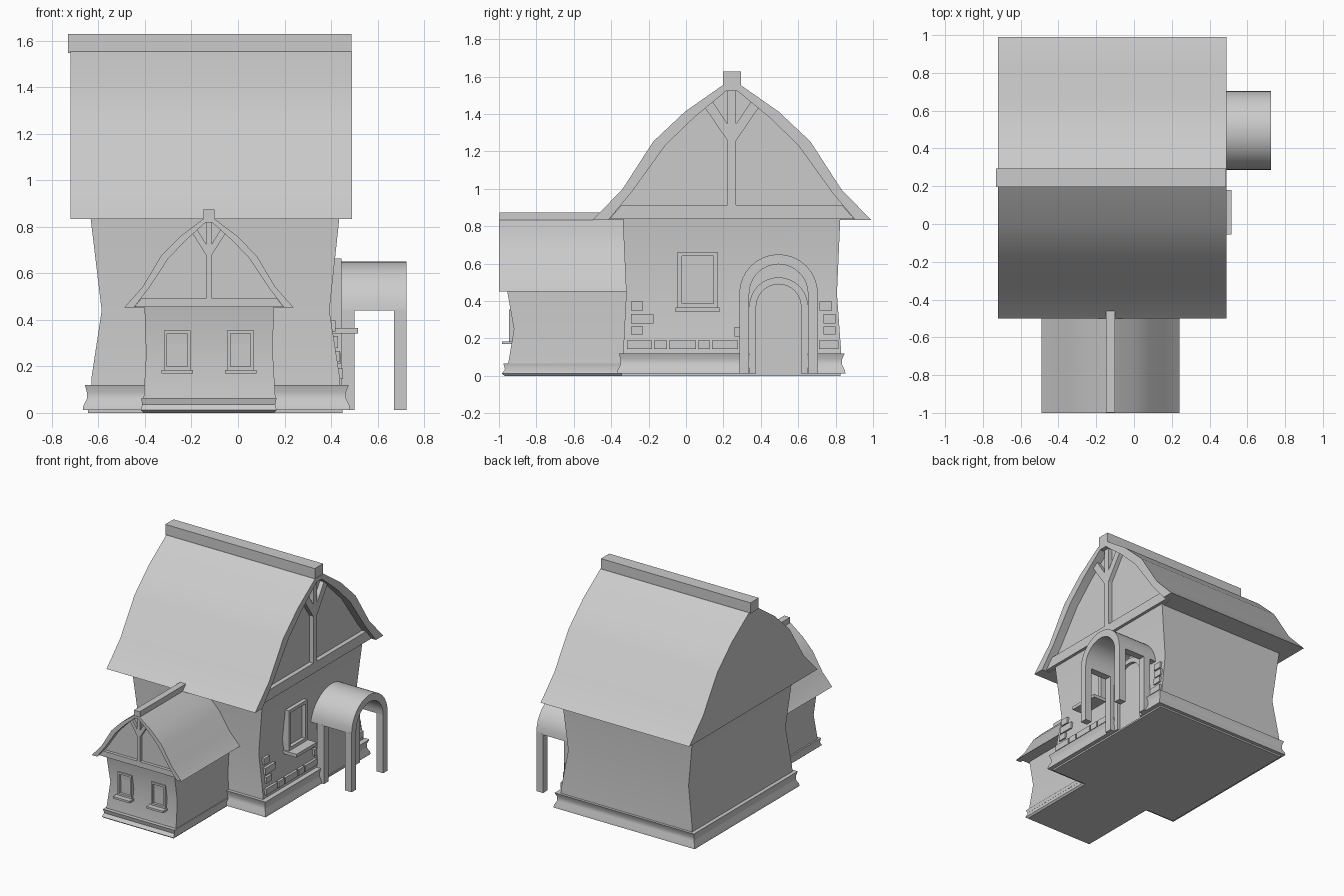
import bpy, bmesh
from math import cos, sin, pi, radians

if "Cube" in bpy.data.objects:
    bpy.data.objects.remove(bpy.data.objects["Cube"])


def finish(name, bm):
    bmesh.ops.recalc_face_normals(bm, faces=bm.faces)
    me = bpy.data.meshes.new(name)
    bm.to_mesh(me)
    bm.free()
    ob = bpy.data.objects.new(name, me)
    bpy.context.collection.objects.link(ob)
    return ob


def main_side(u, d, z):      # gable facing +x
    return (d, u + 0.245, z)


def wing_side(u, d, z):      # gable facing -y
    return (u - 0.125, -d, z)


def prism(name, pts, d0, d1, place):
    """Extrude a (u, z) outline from depth d0 to d1."""
    bm = bmesh.new()
    a = [bm.verts.new(place(u, d0, z)) for u, z in pts]
    b = [bm.verts.new(place(u, d1, z)) for u, z in pts]
    bm.faces.new(a)
    bm.faces.new(b)
    n = len(pts)
    for i in range(n):
        bm.faces.new((a[i], a[(i + 1) % n], b[(i + 1) % n], b[i]))
    return finish(name, bm)


def block(name, u0, u1, z0, z1, d0, d1, place):
    return prism(name, [(u0, z0), (u1, z0), (u1, z1), (u0, z1)], d0, d1, place)


def loft(name, rings):
    """Stack rectangles (z, x0, x1, y0, y1) into a closed body."""
    bm = bmesh.new()
    vs = [[bm.verts.new((x, y, z)) for x, y in ((x0, y0), (x1, y0), (x1, y1), (x0, y1))]
          for z, x0, x1, y0, y1 in rings]
    bm.faces.new(vs[0])
    bm.faces.new(vs[-1])
    for a, b in zip(vs, vs[1:]):
        for i in range(4):
            bm.faces.new((a[i], a[(i + 1) % 4], b[(i + 1) % 4], b[i]))
    return finish(name, bm)


def arc(r, zc, u, n=16):
    return [(u - r * cos(pi * i / n), zc + r * sin(pi * i / n)) for i in range(n + 1)]


def arch(name, ro, ri, zc, zb, u, d0, d1, place):
    pts = [(u - ro, zb)] * (zb < zc) + arc(ro, zc, u) + [(u + ro, zb)] * (zb < zc)
    inner = [(u - ri, zb)] * (zb < zc) + arc(ri, zc, u) + [(u + ri, zb)] * (zb < zc)
    return prism(name, pts + inner[::-1], d0, d1, place)


OUTER = [(0.745, 0), (0.585, 0.165), (0.42, 0.42), (0.25, 0.58), (0.05, 0.72)]
INNER = [(0.66, 0), (0.535, 0.15), (0.355, 0.40), (0.2, 0.55), (0.03, 0.69)]


def gable_roof(label, su, sz, zb, back, panel, end, ridge_back, place):
    """Bell-shaped roof with a recessed timber gable on its front."""
    def scaled(half):
        right = [(u * su, zb + z * sz) for u, z in half]
        return right + [(-u, z) for u, z in right[::-1]]
    prism(label + "_roof_body", scaled(OUTER), back, panel, place)
    prism(label + "_roof_overhang", scaled(OUTER) + scaled(INNER)[::-1], panel, end, place)
    front = panel + 0.5 * (end - panel)

    def timber(name, pts):
        prism(label + name, [(u * su, zb + z * sz) for u, z in pts], panel - 0.01, front, place)
    timber("_tie_beam", [(-0.655, 0.005), (0.655, 0.005), (0.59, 0.08), (-0.59, 0.08)])
    timber("_king_post", [(-0.022, 0.08), (0.022, 0.08), (0.022, 0.70), (-0.022, 0.70)])
    for s in (-1, 1):
        timber("_brace", [(s * 0.02, 0.42), (s * 0.15, 0.61), (s * 0.11, 0.645), (s * 0.02, 0.51)])
    block(label + "_ridge_beam", -0.048 * su, 0.048 * su, zb + 0.715 * sz, zb + 0.795 * sz,
          ridge_back, end - 0.003, place)


# Main house and wing: pinched walls
loft("main_walls", [(0.1, -0.63, 0.44, -0.338, 0.83), (0.15, -0.63, 0.438, -0.335, 0.828),
                    (0.44, -0.586, 0.393, -0.32, 0.807), (0.84, -0.634, 0.436, -0.338, 0.825)])
loft("wing_walls", [(0.04, -0.406, 0.162, -0.95, -0.3), (0.08, -0.405, 0.16, -0.948, -0.3),
                    (0.25, -0.395, 0.15, -0.92, -0.3), (0.46, -0.402, 0.153, -0.957, -0.3)])

# Foundations with a coved skirting
main_base = loft("main_base", [(0.0, -0.645, 0.45, -0.345, 0.825), (0.012, -0.645, 0.45, -0.345, 0.825),
                               (0.012, -0.667, 0.482, -0.367, 0.852), (0.03, -0.665, 0.48, -0.365, 0.85),
                               (0.06, -0.65, 0.465, -0.35, 0.835), (0.09, -0.65, 0.465, -0.35, 0.835),
                               (0.12, -0.658, 0.476, -0.36, 0.848)])
loft("wing_base", [(0.0, -0.405, 0.155, -0.97, -0.3), (0.012, -0.418, 0.166, -0.985, -0.3),
                   (0.035, -0.412, 0.16, -0.968, -0.3), (0.065, -0.416, 0.166, -0.976, -0.3)])

# Doorway gap in the foundation
cutter = block("doorway_cutter", 0.095, 0.405, 0.012, 0.3, 0.42, 0.6, main_side)
cutter.hide_render = True
cutter.hide_viewport = True
mod = main_base.modifiers.new("doorway", 'BOOLEAN')
mod.operation = 'DIFFERENCE'
mod.object = cutter

# Roofs
gable_roof("main", 1.0, 1.0, 0.833, -0.72, 0.425, 0.49, -0.73, main_side)
gable_roof("wing", 0.49, 0.53, 0.452, 0.3, 0.955, 1.0, 0.44, wing_side)

# Arched door and frame
D = 0.25
prism("door", [(D - 0.13, 0.012)] + arc(0.13, 0.37, D) + [(D + 0.13, 0.012)], 0.36, 0.443, main_side)
arch("door_frame", 0.157, 0.12, 0.37, 0.012, D, 0.36, 0.465, main_side)

# Porch: barrel roof on four posts
arch("porch_roof", 0.21, 0.157, 0.44, 0.44, D, 0.39, 0.725, main_side)
for s in (-1, 1):
    for d0, d1 in ((0.445, 0.5), (0.67, 0.725)):
        block("porch_post", D + s * 0.157, D + s * 0.21, 0.012, 0.445, d0, d1, main_side)


def window(label, u, w, z0, z1, t, sill_h, d0, pane, frame, sill, place):
    h = w / 2
    block(label + "_pane", u - h + t / 2, u + h - t / 2, z0, z1 - t / 2, d0, pane, place)
    for s in (-1, 1):
        block(label + "_jamb", u + s * h, u + s * (h - t), z0, z1, d0, frame, place)
    block(label + "_head", u - h + t, u + h - t, z1 - t, z1, d0, frame, place)
    block(label + "_bottom_rail", u - h + t, u + h - t, z0, z0 + t, d0, frame, place)
    block(label + "_sill", u - h - 0.01, u + h + 0.01, z0 - sill_h, z0, d0, sill, place)


# Windows
window("main_window", -0.183, 0.215, 0.365, 0.663, 0.023, 0.024, 0.37, 0.418, 0.445, 0.515, main_side)
for s in (-1, 1):
    window("wing_window", s * 0.136, 0.115, 0.185, 0.355, 0.014, 0.015, 0.9, 0.928, 0.947, 0.985, wing_side)

# Stone facing on the door wall: (y0, y1, z0, z1)
stones = [(-0.295, -0.23, 0.35, 0.397), (-0.295, -0.175, 0.28, 0.33), (-0.295, -0.23, 0.22, 0.265),
          (0.26, 0.29, 0.21, 0.26), (0.715, 0.78, 0.35, 0.397), (0.735, 0.8, 0.28, 0.33),
          (0.735, 0.8, 0.22, 0.265), (0.71, 0.815, 0.145, 0.19)]
row = [-0.315, -0.17, -0.09, 0.065, 0.14, 0.29]
stones += [(a, b - 0.012, 0.145, 0.19) for a, b in zip(row, row[1:])]
for y0, y1, z0, z1 in stones:
    x = 0.438 - (z0 - 0.15) * 0.155 + 0.012
    block("wall_stone", y0 - 0.245, y1 - 0.245, z0, z1, 0.38, x, main_side)

# Smooth shading on the curved parts
for ob in bpy.data.objects:
    ob.select_set(any(k in ob.name for k in ("roof", "walls", "base", "door_frame"))
                  and not ob.hide_render)
bpy.context.view_layer.objects.active = main_base
bpy.ops.object.shade_smooth_by_angle(angle=radians(30))
